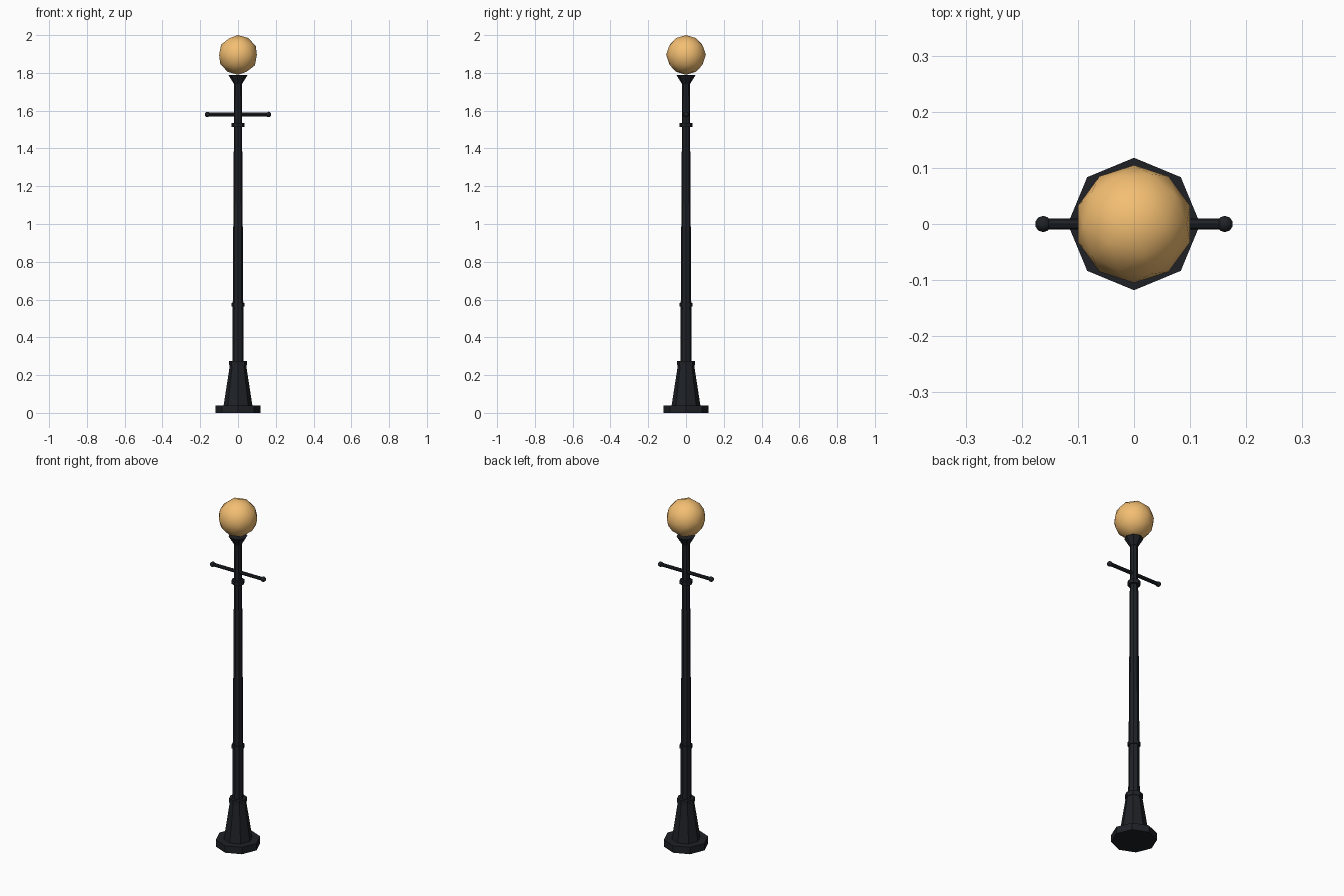
import bpy, math

if "Cube" in bpy.data.objects:
    bpy.data.objects.remove(bpy.data.objects["Cube"])


def material(name, color):
    m = bpy.data.materials.new(name)
    m.diffuse_color = color
    m.use_nodes = True
    m.node_tree.nodes["Principled BSDF"].inputs["Base Color"].default_value = m.diffuse_color
    return m


iron = material("dark_iron", (0.013, 0.015, 0.019, 1))
glow = material("warm_glass", (0.9, 0.52, 0.17, 1))


def finish(name, mat):
    ob = bpy.context.object
    ob.name = name
    ob.data.materials.append(mat)
    return ob


def section(name, z0, z1, r0, r1):
    """Eight-sided tapered section standing between two heights."""
    bpy.ops.mesh.primitive_cone_add(vertices=8, radius1=r0, radius2=r1,
                                    depth=z1 - z0, location=(0, 0, (z0 + z1) / 2))
    return finish(name, iron)


def ball(name, r, loc, mat, detail):
    bpy.ops.mesh.primitive_ico_sphere_add(subdivisions=detail, radius=r, location=loc)
    ob = finish(name, mat)
    bpy.ops.object.shade_smooth()
    return ob


# Foot and post
section("base_plate", 0, 0.04, 0.118, 0.118)
section("base_cone", 0.04, 0.26, 0.076, 0.042)
section("base_collar", 0.25, 0.275, 0.047, 0.047)
section("post", 0.26, 1.76, 0.030, 0.020)

# Rings around the post
section("lower_ring", 0.562, 0.583, 0.034, 0.034)
section("upper_ring", 1.513, 1.534, 0.034, 0.034)

# Ladder bar with end knobs
bpy.ops.mesh.primitive_cylinder_add(vertices=8, radius=0.01, depth=0.324,
                                    location=(0, 0, 1.58), rotation=(0, math.pi / 2, 0))
finish("ladder_bar", iron)
for side, s in (("left", -1), ("right", 1)):
    ball(side + "_bar_knob", 0.0145, (s * 0.162, 0, 1.58), iron, 2)

# Lamp holder and globe
section("globe_cup", 1.742, 1.788, 0.022, 0.05)
ball("lamp_globe", 0.105, (0, 0, 1.895), glow, 2)
